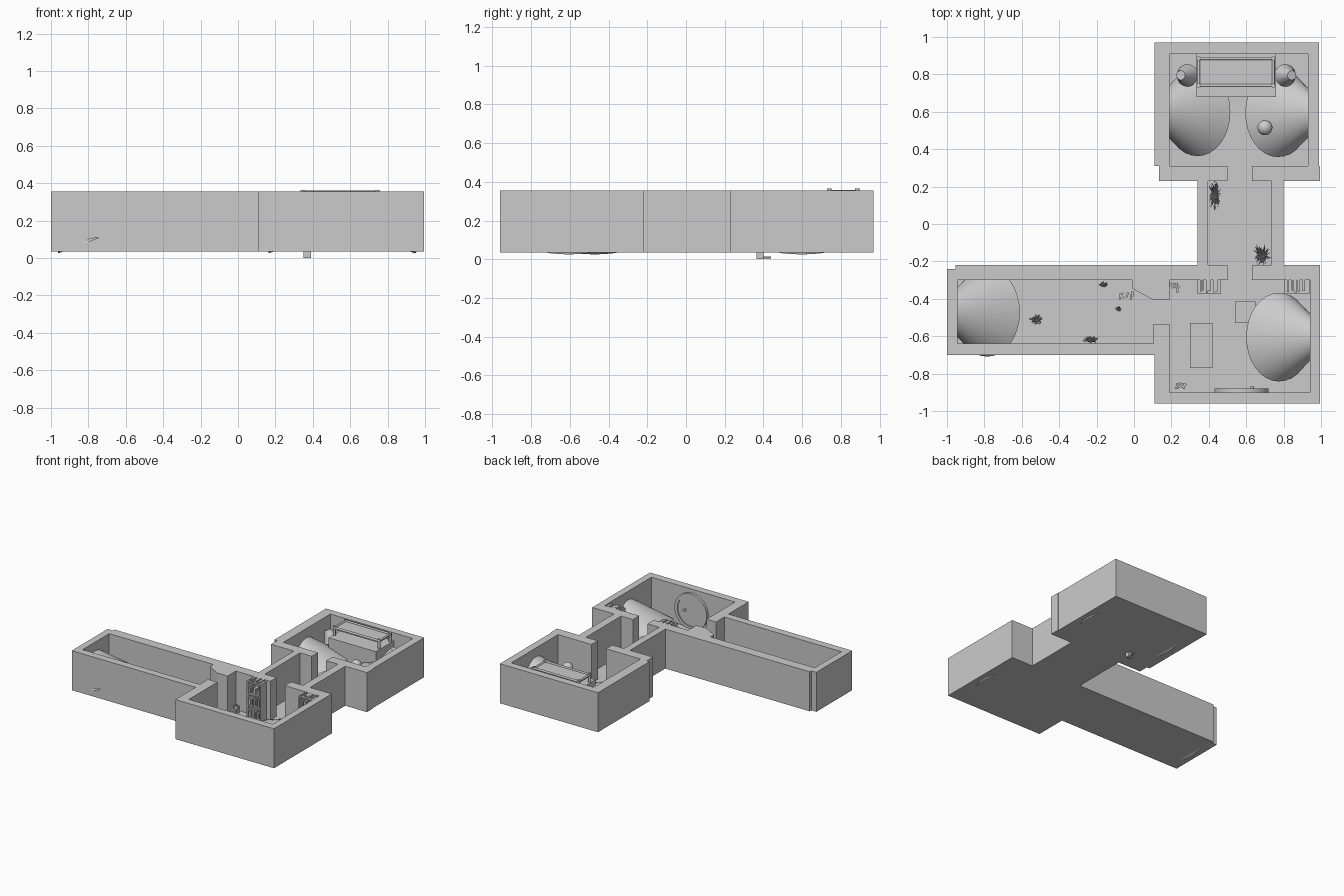
import bpy, bmesh, math, random
from mathutils import Vector, Matrix

random.seed(4)
cube = bpy.data.objects.get("Cube")
if cube:
    bpy.data.objects.remove(cube)

stone = bpy.data.materials.new("plain_grey")
stone.use_nodes = True
stone.diffuse_color = (0.6, 0.6, 0.6, 1)
stone.node_tree.nodes["Principled BSDF"].inputs["Base Color"].default_value = (0.6, 0.6, 0.6, 1)

BASE, FLOOR, TOP = 0.035, 0.042, 0.355


def finish(name, bm, smooth=False):
    bmesh.ops.recalc_face_normals(bm, faces=bm.faces[:])
    mesh = bpy.data.meshes.new(name)
    bm.to_mesh(mesh)
    bm.free()
    ob = bpy.data.objects.new(name, mesh)
    mesh.materials.append(stone)
    bpy.context.collection.objects.link(ob)
    if smooth:
        bpy.ops.object.select_all(action='DESELECT')
        ob.select_set(True)
        bpy.context.view_layer.objects.active = ob
        bpy.ops.object.shade_smooth_by_angle(angle=math.radians(40))
    return ob


def add_box(bm, x0, x1, y0, y1, z0, z1):
    size = Matrix.Diagonal((x1 - x0, y1 - y0, z1 - z0, 1))
    place = Matrix.Translation(((x0 + x1) / 2, (y0 + y1) / 2, (z0 + z1) / 2))
    bmesh.ops.create_cube(bm, size=1, matrix=place @ size)


def box(name, *dims):
    bm = bmesh.new()
    add_box(bm, *dims)
    return finish(name, bm)


def add_rod(bm, start, end, r1, r2=None, sides=12):
    a, b = Vector(start), Vector(end)
    turn = (b - a).to_track_quat('Z', 'Y').to_matrix().to_4x4()
    bmesh.ops.create_cone(bm, cap_ends=True, segments=sides, radius1=r1,
                          radius2=r1 if r2 is None else r2, depth=(b - a).length,
                          matrix=Matrix.Translation((a + b) / 2) @ turn)


def rod(name, *args, **kw):
    bm = bmesh.new()
    add_rod(bm, *args, **kw)
    return finish(name, bm, True)


def prism(name, loops, z0, z1):
    """Extrude a plan outline, with an optional inner outline as a hole."""
    bm = bmesh.new()
    for loop in loops:
        vs = [bm.verts.new((x, y, z0)) for x, y in loop]
        for a, b in zip(vs, vs[1:] + vs[:1]):
            bm.edges.new((a, b))
    bmesh.ops.triangle_fill(bm, edges=bm.edges[:], use_beauty=True)
    bmesh.ops.dissolve_limit(bm, angle_limit=0.01, verts=bm.verts[:], edges=bm.edges[:])
    got = bmesh.ops.extrude_face_region(bm, geom=bm.faces[:])
    verts = [g for g in got["geom"] if isinstance(g, bmesh.types.BMVert)]
    bmesh.ops.translate(bm, verts=verts, vec=(0, 0, z1 - z0))
    return finish(name, bm)


# Walls and floor of three rooms and a corridor
outer = [(-1, -.7), (.11, -.7), (.11, -.96), (.995, -.96), (.995, -.22), (.8, -.22),
         (.8, .23), (.995, .23), (.995, .31), (.99, .31), (.99, .97), (.11, .97),
         (.11, .31), (.135, .31), (.135, .23), (.34, .23), (.34, -.22), (-.955, -.22),
         (-.955, -.24), (-1, -.24)]
inner = [(-.945, -.64), (.105, -.64), (.105, -.535), (.19, -.535), (.19, -.9), (.94, -.9),
         (.94, -.3), (.63, -.3), (.63, -.22), (.735, -.22), (.735, .23), (.63, .23),
         (.63, .31), (.93, .31), (.93, .91), (.19, .91), (.19, .31), (.5, .31),
         (.5, .23), (.395, .23), (.395, -.22), (.5, -.22), (.5, -.3), (.19, -.3),
         (.19, -.405), (.1, -.405), (-.01, -.345), (-.01, -.3), (-.945, -.3)]
prism("walls", [outer, inner], BASE, TOP)
prism("floor", [outer], BASE, FLOOR)


# Wide slanted cones that spread out from the end walls
def wall_cone(name, tip_x, y, side, cut_x):
    bm = bmesh.new()
    cx = tip_x - side * 0.29
    tip = bm.verts.new((tip_x, y, 0.33))
    ring = []
    for i in range(32):
        a = math.tau * i / 32
        ring.append(bm.verts.new((cx - side * 0.175 * math.cos(a), y + 0.237 * math.sin(a),
                                  0.093 + 0.068 * math.cos(a))))
    for a, b in zip(ring, ring[1:] + ring[:1]):
        bm.faces.new((a, b, tip))
    bm.faces.new(ring)
    bmesh.ops.bisect_plane(bm, geom=bm.verts[:] + bm.edges[:] + bm.faces[:],
                           plane_co=(cut_x, 0, 0), plane_no=(side, 0, 0), clear_outer=True)
    finish(name, bm, True)


wall_cone("front_room_cone", 1.065, -.605, 1, .97)
wall_cone("back_room_right_cone", 1.06, .595, 1, .97)
wall_cone("back_room_left_cone", .05, .6, -1, .15)
wall_cone("hall_cone", -1.075, -.472, -1, -.98)

# Canopy bed with posts and rails
box("bed_body", .335, .76, .68, .91, FLOOR, .29)
box("bed_canopy", .345, .745, .74, .885, .335, .35)
bm = bmesh.new()
for y in (.74, .885):
    for x in (.345, .745):
        add_rod(bm, (x, y, FLOOR), (x, y, .365), .011)
    add_rod(bm, (.345, y, .352), (.745, y, .352), .008)
for x in (.345, .745):
    add_rod(bm, (x, .74, .35), (x, .885, .35), .008)
finish("bed_posts_and_rails", bm, True)

# Bedside lamps
for side in (-1, 1):
    x = .547 + side * .262
    rod("lamp_shade", (x, .795, .2), (x + side * .035, .795, .29), .06, .025, sides=24)
    rod("lamp_stand", (x, .795, FLOOR), (x, .795, .2), .012)

# Round globe in the back room
bm = bmesh.new()
bmesh.ops.create_uvsphere(bm, u_segments=20, v_segments=12, radius=.04,
                          matrix=Matrix.Translation((.7, .515, .23)))
finish("globe", bm, True)
rod("globe_stand", (.7, .515, FLOOR), (.7, .515, .2), .008)

# Round door with rim and knob on the front wall
rod("round_door", (.575, -.905, .18), (.575, -.888, .18), .13, sides=32)
bm = bmesh.new()
for r in (.12, .145):
    for y in (-.9, -.88):
        for i in range(32):
            a = math.tau * i / 32
            bm.verts.new((.575 + r * math.cos(a), y, .18 + r * math.sin(a)))
bm.verts.ensure_lookup_table()
order = (0, 32, 96, 64)
for i in range(32):
    j = (i + 1) % 32
    for p, q in zip(order, order[1:] + order[:1]):
        bm.faces.new([bm.verts[k] for k in (p + i, p + j, q + j, q + i)])
finish("door_rim", bm, True)
rod("door_knob", (.63, -.89, .18), (.63, -.87, .18), .011)

# Table and stool
box("table", .30, .42, -.77, -.53, FLOOR, .13)
box("stool", .54, .65, -.53, -.415, FLOOR, .09)


# Open shelves with rows of books
def bookcase(name, x0, x1, y0, y1):
    bm = bmesh.new()
    add_box(bm, x0, x1, y1 - .012, y1, FLOOR, .345)
    for x in (x0, x1 - .01):
        add_box(bm, x, x + .01, y0, y1, FLOOR, .345)
    for z in (.045, .14, .235, .335):
        add_box(bm, x0, x1, y0, y1, z, z + .01)
        x = x0 + .012
        while x < x1 - .03:
            w = random.uniform(.008, .016)
            high = .01 if z > .3 else random.uniform(.04, .07)
            add_box(bm, x, x + w, y0 + random.uniform(.005, .02), y1, z + .01, z + .01 + high)
            x += w + random.choice((.001, .012))
    finish(name, bm)


bookcase("middle_bookcase", .34, .465, -.375, -.3)
bookcase("right_bookcase", .805, .938, -.375, -.3)


# Loose book piles
def book_pile(x, y):
    bm = bmesh.new()
    for _ in range(6):
        turn = Matrix.Rotation(random.uniform(-1, 1), 4, 'Z')
        spot = Vector((x + random.uniform(-.04, .04), y + random.uniform(-.015, .015),
                       random.uniform(.05, .09)))
        bmesh.ops.create_cube(bm, size=1, matrix=Matrix.Translation(spot) @ turn
                              @ Matrix.Diagonal((.01, .03, .03, 1)))
    finish("loose_books", bm)


book_pile(.23, -.34)
book_pile(.24, -.875)
book_pile(-.04, -.38)


# Spiky plants made from thin blades
def plant(x, y, rx, ry, count):
    bm = bmesh.new()
    for _ in range(count):
        a, r = random.uniform(0, math.tau), random.uniform(.4, 1)
        tip = (x + rx * r * math.cos(a), y + ry * r * math.sin(a), FLOOR + random.uniform(.01, .06))
        add_rod(bm, (x + random.uniform(-.4, .4) * rx, y + random.uniform(-.4, .4) * ry, FLOOR),
                tip, .004, .0005, sides=3)
    finish("spiky_plant", bm)


for spot in ((.43, .15, .035, .09, 60), (.68, -.165, .055, .065, 60), (-.52, -.51, .05, .03, 30),
             (-.23, -.62, .05, .025, 30), (-.16, -.325, .03, .02, 20), (-.08, -.455, .02, .02, 15),
             (-.91, -.34, .03, .04, 20)):
    plant(*spot)

# Small fitting under the floor
box("floor_fitting", .35, .39, .365, .4, 0, BASE)
rod("floor_fitting_pin", (.37, .4, .01), (.37, .44, .01), .005)
